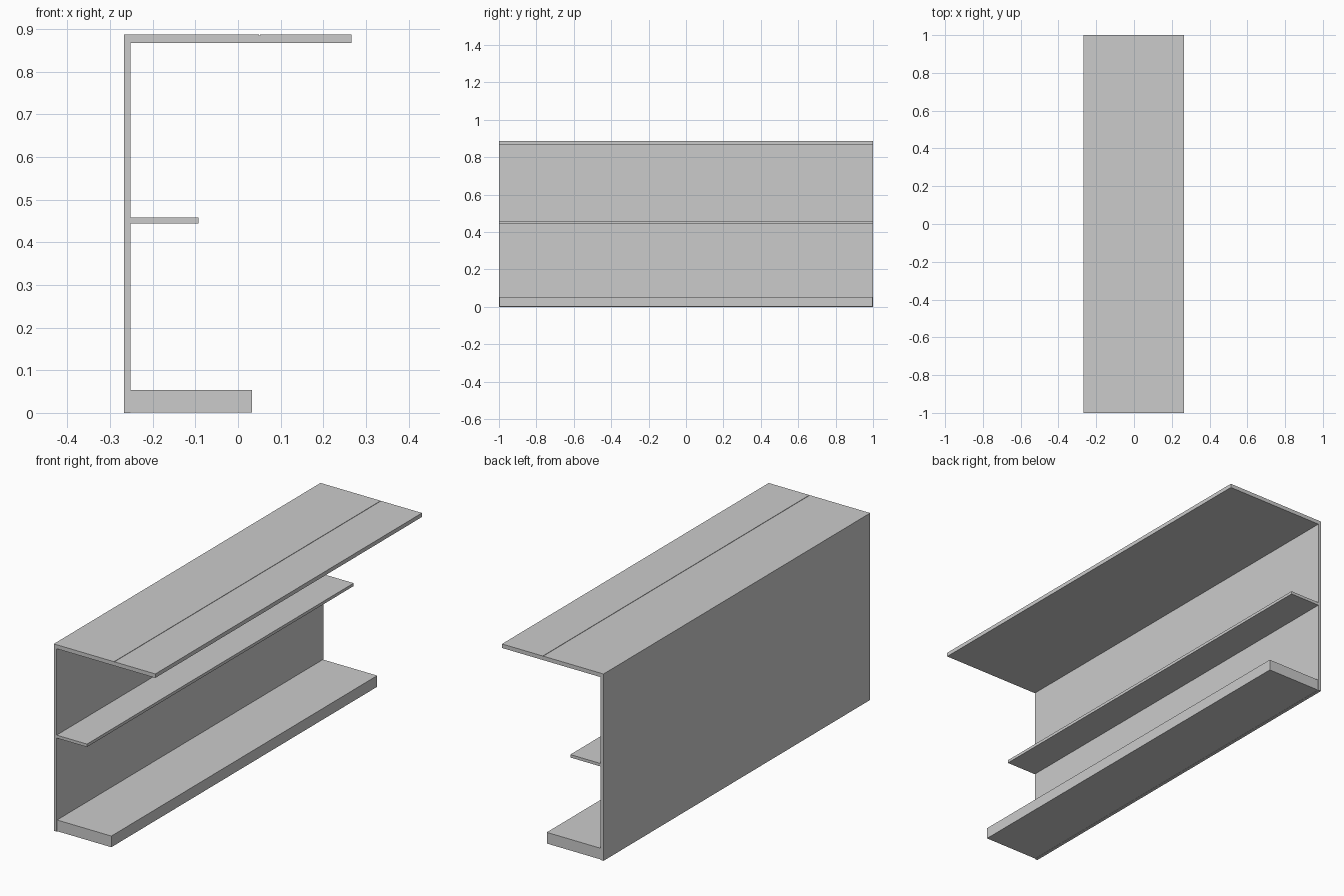
import bpy, bmesh

if "Cube" in bpy.data.objects:
    bpy.data.objects.remove(bpy.data.objects["Cube"])


def extrude_profile(name, points, half_length):
    """Extrude an x/z outline along y, centred on y = 0."""
    bm = bmesh.new()
    face = bm.faces.new([bm.verts.new((x, -half_length, z)) for x, z in points])
    result = bmesh.ops.extrude_face_region(bm, geom=[face])
    verts = [v for v in result["geom"] if isinstance(v, bmesh.types.BMVert)]
    bmesh.ops.translate(bm, verts=verts, vec=(0, 2 * half_length, 0))
    bmesh.ops.recalc_face_normals(bm, faces=bm.faces)
    mesh = bpy.data.meshes.new(name)
    bm.to_mesh(mesh)
    bm.free()
    obj = bpy.data.objects.new(name, mesh)
    bpy.context.collection.objects.link(obj)
    return obj


def board(name, x0, x1, z0, z1, half_length=1.0):
    return extrude_profile(name, [(x0, z0), (x1, z0), (x1, z1), (x0, z1)], half_length)


BACK, INNER, FRONT = -0.267, -0.252, 0.266
TOP, UNDER = 0.887, 0.868

# Back panel and countertop in one folded profile, with a fine groove on top
extrude_profile("counter_shell", [
    (BACK, 0), (INNER, 0), (INNER, UNDER), (FRONT, UNDER), (FRONT, TOP),
    (0.052, TOP), (0.052, TOP - 0.002), (0.049, TOP - 0.002), (0.049, TOP),
    (BACK, TOP)], 1.0)

# Narrow middle shelf
board("middle_shelf", INNER, -0.093, 0.444, 0.458)

# Thick base plinth
board("base_plinth", INNER, 0.033, 0.001, 0.054, 0.997)
